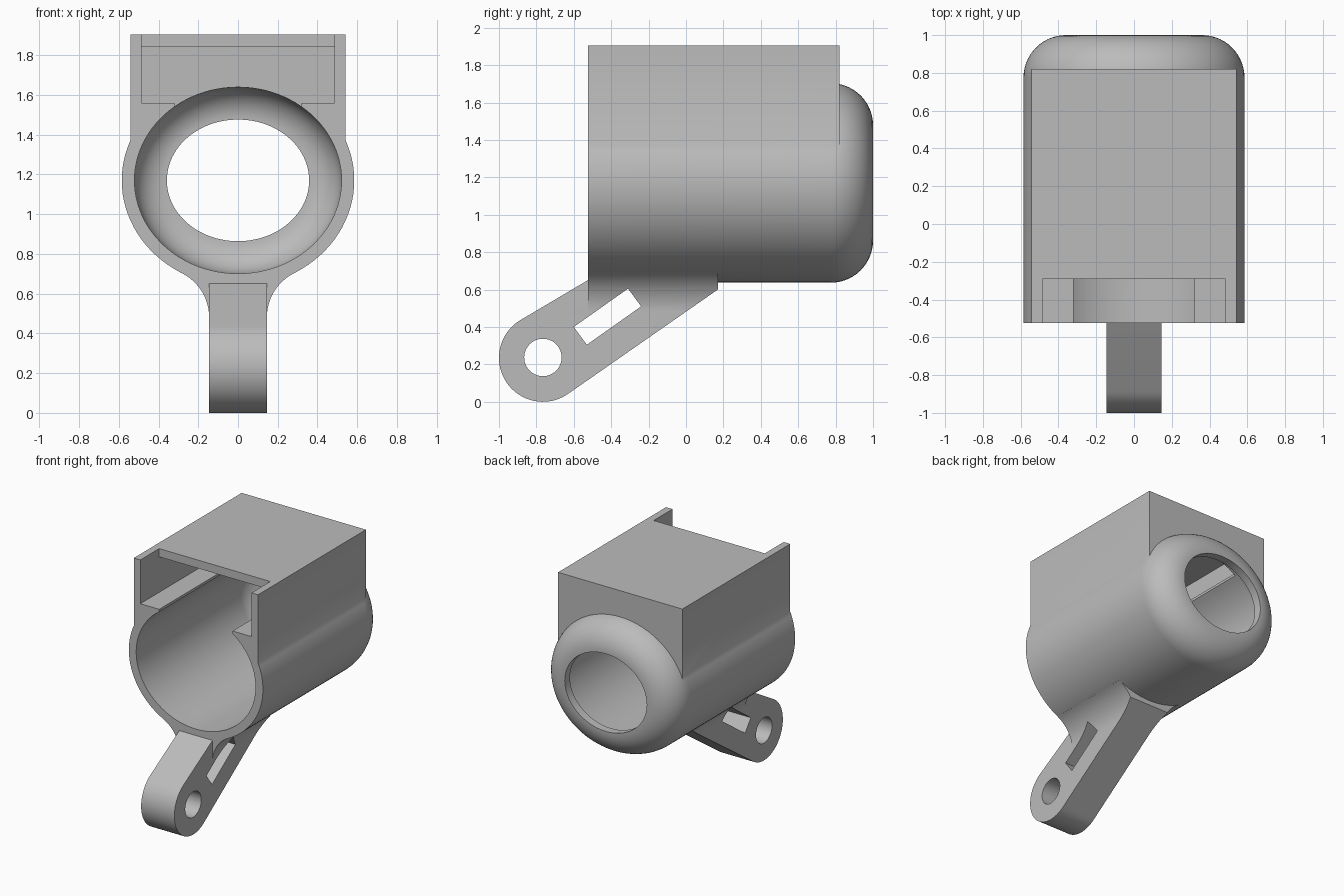
import bpy, bmesh
from math import sin, cos, pi, radians

cube = bpy.data.objects.get("Cube")
if cube:
    bpy.data.objects.remove(cube, do_unlink=True)

grey = bpy.data.materials.new("plain grey")
grey.use_nodes = True
grey.diffuse_color = (0.5, 0.5, 0.5, 1)
grey.node_tree.nodes["Principled BSDF"].inputs["Base Color"].default_value = (0.5, 0.5, 0.5, 1)

FRONT = -0.525
AXIS_Z = 1.17
RX, RZ = 0.585, 0.533


def finish(name, bm):
    bmesh.ops.recalc_face_normals(bm, faces=bm.faces)
    mesh = bpy.data.meshes.new(name)
    bm.to_mesh(mesh)
    bm.free()
    mesh.materials.append(grey)
    obj = bpy.data.objects.new(name, mesh)
    bpy.context.collection.objects.link(obj)
    return obj


def prism(name, points, axis, start, end):
    """Extrude a closed profile along x (points are y,z) or y (points are x,z)."""
    bm = bmesh.new()

    def place(p, t):
        return (t, p[0], p[1]) if axis == "x" else (p[0], t, p[1])
    rings = [[bm.verts.new(place(p, t)) for p in points] for t in (start, end)]
    bridge(bm, rings)
    return finish(name, bm)


def bridge(bm, rings):
    n = len(rings[0])
    for a, b in zip(rings, rings[1:]):
        for i in range(n):
            j = (i + 1) % n
            bm.faces.new((a[i], a[j], b[j], b[i]))
    bm.faces.new(rings[0])
    bm.faces.new(rings[-1])


def oval_loft(name, sections, n=96):
    """Solid through oval rings given as (inset, y)."""
    bm = bmesh.new()
    rings = [[bm.verts.new(((RX - d) * cos(2 * pi * i / n), y,
                            AXIS_Z + (RZ - d) * sin(2 * pi * i / n)))
              for i in range(n)] for d, y in sections]
    bridge(bm, rings)
    return finish(name, bm)


def box(name, half_width, y0, y1, z0, z1):
    w = half_width
    return prism(name, [(-w, z0), (w, z0), (w, z1), (-w, z1)], "y", y0, y1)


def arc(cx, cz, r, a0, a1, n):
    return [(cx + r * cos(radians(a0 + (a1 - a0) * i / n)),
             cz + r * sin(radians(a0 + (a1 - a0) * i / n))) for i in range(n + 1)]


def combine(target, tool, operation):
    mod = target.modifiers.new(operation.lower(), "BOOLEAN")
    mod.operation = operation
    mod.solver = "EXACT"
    mod.object = tool
    bpy.context.view_layer.objects.active = target
    bpy.ops.object.modifier_apply(modifier=mod.name)
    bpy.data.objects.remove(tool, do_unlink=True)


def rounded(inset, y, r, n=14):
    return [(inset + r * (1 - cos(pi / 2 * i / n)), y + r * sin(pi / 2 * i / n))
            for i in range(n + 1)]


# Oval barrel with a rounded back, and the square box on top
housing = oval_loft("housing", [(0, FRONT)] + rounded(0, 0.775, 0.225))
combine(housing, box("top_box", 0.542, FRONT, 0.82, 1.2, 1.905), "UNION")

# Slanted arm with a round end
arm_top = [(0.17, 0.6), (0.17, 0.8), (FRONT, 0.8), (FRONT, 0.65)]
arm_profile = arc(-0.765, 0.235, 0.235, 121, 305.5, 40) + arm_top
arm = prism("arm", arm_profile, "x", -0.145, 0.145)

# Curved web flaring from the arm into the barrel, trimmed to the arm's underside
side = arc(0.395, 0.48, 0.25, 180, 117, 12) + [(0.2815, 0.8)]
web = prism("web", side + [(-x, z) for x, z in reversed(side)], "y", FRONT, 0.17)
combine(web, prism("web_trim", arm_profile, "x", -0.5, 0.5), "INTERSECT")
combine(arm, web, "UNION")
combine(housing, arm, "UNION")

# Bore with a rounded inner end and the smaller back opening
bore = [(0.064, FRONT - 0.1)] + rounded(0.064, 0.772, 0.163) + [(0.227, 1.1)]
combine(housing, oval_loft("bore", bore), "DIFFERENCE")

# Box cavity, its opening into the bore, and the notch in the lid
for args in (("cavity", 0.485, -0.7, 0.76, 1.56, 1.84),
             ("bore_opening", 0.32, -0.7, 0.76, 1.3, 1.7),
             ("lid_notch", 0.485, -0.7, -0.29, 1.7, 2.1)):
    combine(housing, box(*args), "DIFFERENCE")

# Pivot hole and slanted slot through the arm
combine(housing, prism("pivot_hole", arc(-0.765, 0.237, 0.1, 0, 354, 59), "x", -0.5, 0.5),
        "DIFFERENCE")
slot = [(-0.6, 0.4), (-0.31, 0.605), (-0.24, 0.51), (-0.53, 0.305)]
combine(housing, prism("arm_slot", slot, "x", -0.5, 0.5), "DIFFERENCE")

bpy.ops.object.select_all(action="DESELECT")
housing.select_set(True)
bpy.context.view_layer.objects.active = housing
bpy.ops.object.shade_smooth_by_angle(angle=radians(25))
